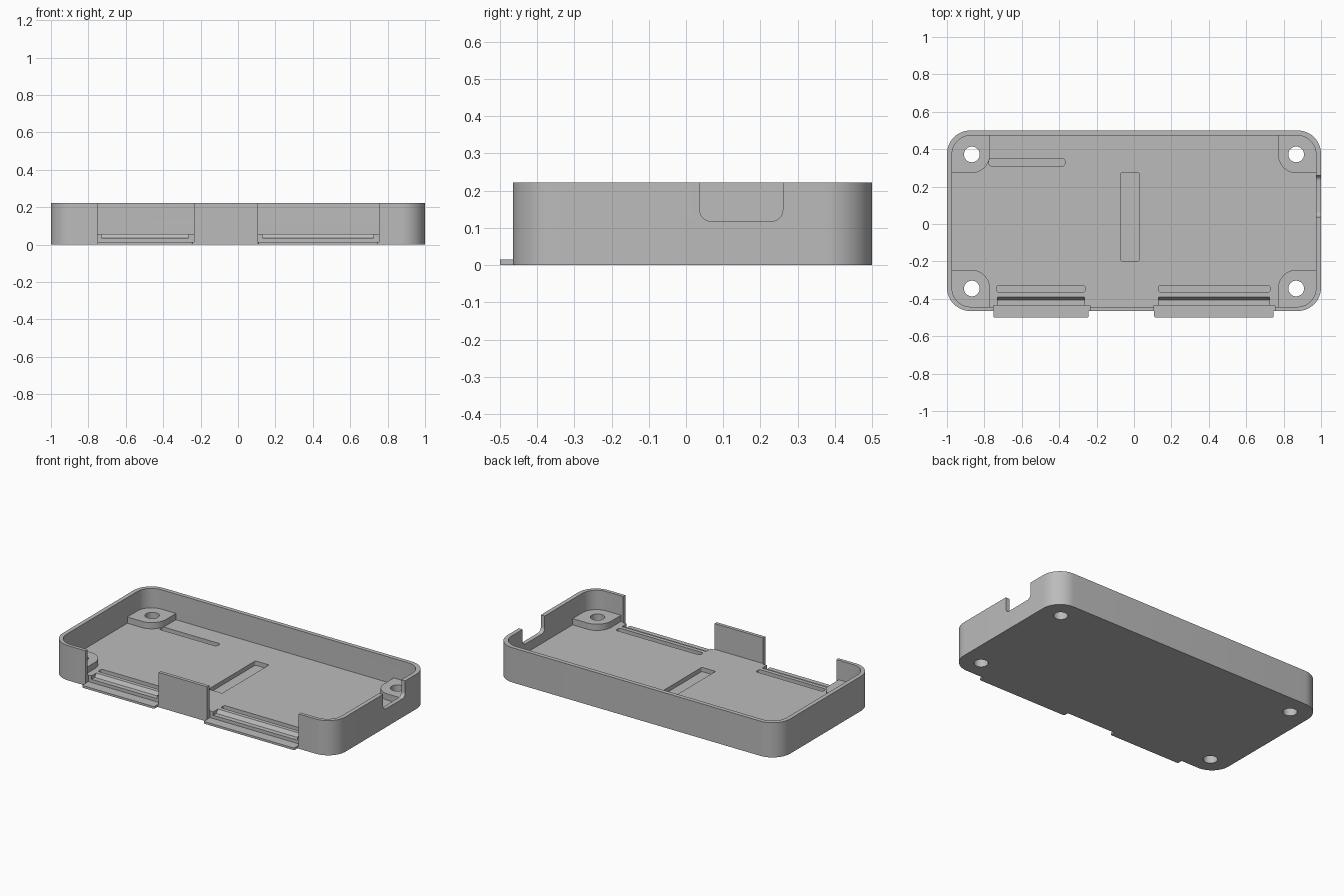
import bpy, bmesh, math

if "Cube" in bpy.data.objects:
    bpy.data.objects.remove(bpy.data.objects["Cube"], do_unlink=True)

BACK, FRONT, TOP, FLOOR = 0.5, -0.465, 0.222, 0.058
POCKET = FLOOR - 0.027

grey = bpy.data.materials.new("plain grey")
grey.use_nodes = True
colour = (0.5, 0.5, 0.5, 1)
grey.diffuse_color = colour
grey.node_tree.nodes["Principled BSDF"].inputs["Base Color"].default_value = colour


def rounded(x0, x1, y0, y1, radii, steps=12):
    """Rectangle outline, one radius per corner, anticlockwise from low-low."""
    if not isinstance(radii, (tuple, list)):
        radii = [radii] * 4
    corners = [(x0, y0, 1, 1), (x1, y0, -1, 1), (x1, y1, -1, -1), (x0, y1, 1, -1)]
    pts = []
    for i, ((x, y, sx, sy), r) in enumerate(zip(corners, radii)):
        if r == 0:
            pts.append((x, y))
            continue
        for k in range(steps + 1):
            a = math.pi * (1 + i / 2 + k / steps / 2)
            pts.append((x + sx * r + r * math.cos(a), y + sy * r + r * math.sin(a)))
    return pts


def circle(x, y, r):
    return rounded(x - r, x + r, y - r, y + r, r * 0.999)


def prism(name, pts, lo, hi, along="z"):
    """Extrude an outline in xy along z, or an outline in yz along x."""
    bm = bmesh.new()
    place = (lambda a, b: (a, b, lo)) if along == "z" else (lambda a, b: (lo, a, b))
    face = bm.faces.new([bm.verts.new(place(a, b)) for a, b in pts])
    ext = bmesh.ops.extrude_face_region(bm, geom=[face])["geom"]
    shift = (0, 0, hi - lo) if along == "z" else (hi - lo, 0, 0)
    bmesh.ops.translate(bm, vec=shift, verts=[g for g in ext if isinstance(g, bmesh.types.BMVert)])
    bmesh.ops.recalc_face_normals(bm, faces=bm.faces)
    mesh = bpy.data.meshes.new(name)
    bm.to_mesh(mesh)
    bm.free()
    mesh.materials.append(grey)
    obj = bpy.data.objects.new(name, mesh)
    bpy.context.collection.objects.link(obj)
    return obj


def combine(target, tool, operation="DIFFERENCE"):
    """Apply a boolean and discard the tool."""
    mod = target.modifiers.new("boolean", "BOOLEAN")
    mod.operation, mod.solver, mod.object = operation, "EXACT", tool
    bpy.context.view_layer.objects.active = target
    bpy.ops.object.modifier_apply(modifier=mod.name)
    bpy.data.objects.remove(tool, do_unlink=True)


# Open tray
tray = prism("tray", rounded(-1, 1, FRONT, BACK, 0.125), 0, TOP)
combine(tray, prism("cavity", rounded(-0.973, 0.973, FRONT + 0.022, BACK - 0.027, 0.1), FLOOR, 0.4))

# Corner bosses, rounded towards the middle and following the wall corner
for sx in (-1, 1):
    for sy, cy, wall in ((-1, -0.345, FRONT + 0.01), (1, 0.372, BACK - 0.015)):
        xs = sorted((sx * 0.77, sx * 0.985))
        ys = sorted((cy - sy * 0.1, wall))
        radii = (0.1, 0, 0.1, 0) if sx == sy else (0, 0.1, 0, 0.1)
        combine(tray, prism("boss", rounded(*xs, *ys, radii), 0.03, 0.098), "UNION")

# Screw holes
for x in (-0.867, 0.867):
    for y in (-0.345, 0.372):
        combine(tray, prism("hole", circle(x, y, 0.042), -0.1, 0.2))

# Floor pockets
for x0, x1, y0, y1, r in (
    (-0.775, -0.37, 0.31, 0.35, 0.012),
    (-0.735, -0.262, -0.365, -0.328, 0.012),
    (0.132, 0.727, -0.365, -0.328, 0.012),
    (-0.07, 0.027, -0.198, 0.275, 0.008),
):
    combine(tray, prism("pocket", rounded(x0, x1, y0, y1, r, 4), POCKET, 0.1))

# Front openings, each with a sloped latch recess in the floor edge
recess = [(-0.5, 0.036), (-0.406, 0.036), (-0.39, FLOOR), (-0.388, 0.1), (-0.5, 0.1)]
openings = ((-0.752, -0.235), (0.108, 0.755))
for x0, x1 in openings:
    combine(tray, prism("opening", rounded(x0, x1, -0.6, -0.437, 0), 0.014, 0.4))
    combine(tray, prism("recess", recess, x0 + 0.023, x1 - 0.03, "x"))

# Port notch in the left side wall
combine(tray, prism("notch", rounded(0.037, 0.26, 0.118, 0.4, (0.03, 0.03, 0, 0), 8), 0.95, 1.1, "x"))

# Front ledges
for side, (x0, x1) in zip(("right", "left"), openings):
    prism(side + "_front_ledge", rounded(x0, x1 - 0.008, -0.5, -0.436, (0.007, 0.007, 0, 0), 4), 0.001, 0.015)

# Smooth the round corners, keep the edges crisp
bpy.ops.object.select_all(action="DESELECT")
tray.select_set(True)
bpy.context.view_layer.objects.active = tray
bpy.ops.object.shade_smooth_by_angle(angle=math.radians(30))
